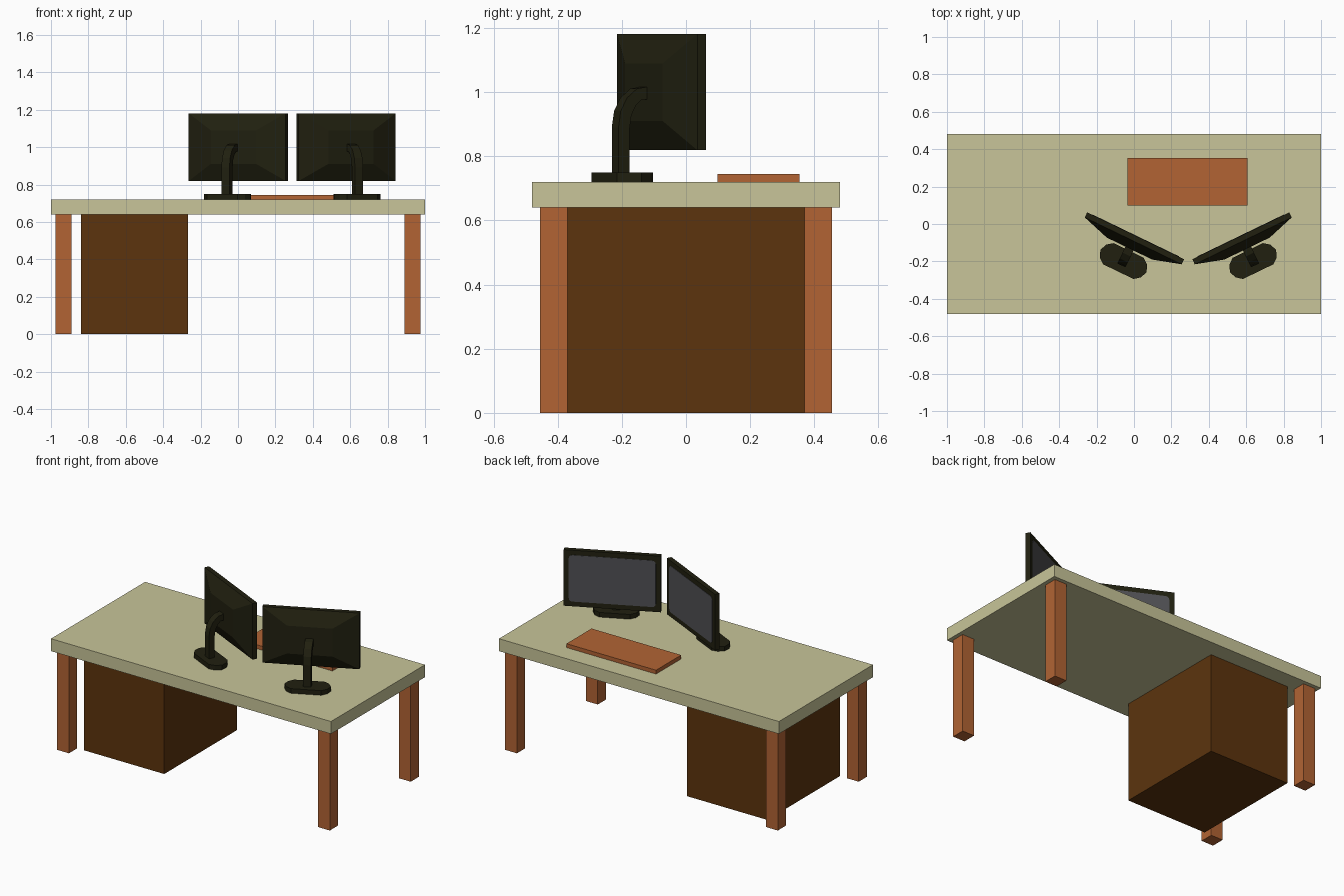
import bpy, bmesh, math
from mathutils import Vector

if "Cube" in bpy.data.objects:
    bpy.data.objects.remove(bpy.data.objects["Cube"])


def material(name, rgb):
    m = bpy.data.materials.new(name)
    m.diffuse_color = (*rgb, 1)
    m.use_nodes = True
    m.node_tree.nodes["Principled BSDF"].inputs["Base Color"].default_value = m.diffuse_color
    return m


CREAM = material("cream_top", (0.578, 0.558, 0.319))
ORANGE = material("orange_wood", (0.445, 0.127, 0.034))
BROWN = material("brown_wood", (0.107, 0.034, 0.004))
BLACK = material("black_plastic", (0.0150, 0.0145, 0.0050))
GREY = material("grey_screen", (0.080, 0.080, 0.088))


def finish(name, bm, mat):
    bmesh.ops.recalc_face_normals(bm, faces=bm.faces)
    me = bpy.data.meshes.new(name)
    bm.to_mesh(me)
    bm.free()
    me.materials.append(mat)
    ob = bpy.data.objects.new(name, me)
    bpy.context.collection.objects.link(ob)
    return ob


def box(name, lo, hi, mat):
    bm = bmesh.new()
    bmesh.ops.create_cube(bm, size=1)
    for v in bm.verts:
        v.co = Vector([a + (b - a) * (c + 0.5) for a, b, c in zip(lo, hi, v.co)])
    return finish(name, bm, mat)


def loft(name, rings, mat, place):
    """Skin a list of equal-sized rings and cap both ends."""
    bm = bmesh.new()
    rows = [[bm.verts.new(place(*p)) for p in r] for r in rings]
    n = len(rows[0])
    for a, b in zip(rows, rows[1:]):
        for i in range(n):
            j = (i + 1) % n
            bm.faces.new((a[i], a[j], b[j], b[i]))
    bm.faces.new(rows[0])
    bm.faces.new(rows[-1])
    return finish(name, bm, mat)


# Desk
box("desk_top", (-1, -0.48, 0.64), (1, 0.48, 0.72), CREAM)
for sx, xn in ((-1, "left"), (1, "right")):
    for sy, yn in ((-1, "front"), (1, "back")):
        cx, cy = sx * 0.932, sy * 0.4125
        box(f"{yn}_{xn}_leg", (cx - 0.0425, cy - 0.0425, 0),
            (cx + 0.0425, cy + 0.0425, 0.64), ORANGE)
box("cabinet", (-0.84, -0.37, 0), (-0.268, 0.37, 0.64), BROWN)
box("keyboard", (-0.034, 0.098, 0.72), (0.606, 0.354, 0.745), ORANGE)

# Monitors: local coordinates are u across, d behind the screen, z up
ANGLE = math.radians(25.8)
C, S = math.cos(ANGLE), math.sin(ANGLE)
MID = 1.0


def place_left(u, d, z):
    return Vector((0.009 + u * C - d * S, -0.063 - u * S - d * C, z))


def place_right(u, d, z):
    p = place_left(u, d, z)
    return Vector((0.58 - p.x, p.y, p.z))


def rect(w, h, d):
    return [(-w, d, MID - h), (w, d, MID - h), (w, d, MID + h), (-w, d, MID + h)]


def rounded(w, h, c, d):
    """Rectangle with small rounded corners."""
    pts = []
    for k, (sx, sy) in enumerate(((1, 1), (-1, 1), (-1, -1), (1, -1))):
        for s in range(4):
            t = math.radians(90 * k + 30 * s)
            pts.append((sx * (w - c) + c * math.cos(t), d,
                        MID + sy * (h - c) + c * math.sin(t)))
    return pts


# Casing, screen, foot and arm shapes
casing = [rect(0.288, 0.181, 0), rect(0.288, 0.181, 0.03), rect(0.135, 0.09, 0.076)]
screen = [rounded(0.258, 0.150, 0.022, 0.004), rounded(0.258, 0.150, 0.022, -0.002)]

q = [(0.09, 0.063), (0.122, 0.038), (0.137, 0)]
outline = q + [(x, -y) for x, y in q[1::-1]]
outline += [(-x, -y) for x, y in outline]
foot = [[(x, 0.15 + y, z) for x, y in outline] for z in (0.72, 0.75)]

path = [(0.156, 0.73), (0.156, 0.89), (0.149, 0.935), (0.131, 0.97),
        (0.104, 0.993), (0.055, 1.0)]
arm = []
for i, (d, z) in enumerate(path):
    a, b = Vector(path[max(i - 1, 0)]), Vector(path[min(i + 1, len(path) - 1)])
    t = (b - a).normalized()
    nd, nz = t.y * 0.0195, -t.x * 0.0195
    arm.append([(-0.024, d - nd, z - nz), (0.024, d - nd, z - nz),
                (0.024, d + nd, z + nz), (-0.024, d + nd, z + nz)])

for side, place in (("left", place_left), ("right", place_right)):
    loft(f"{side}_monitor_casing", casing, BLACK, place)
    loft(f"{side}_monitor_screen", screen, GREY, place)
    loft(f"{side}_monitor_foot", foot, BLACK, place)
    loft(f"{side}_monitor_arm", arm, BLACK, place)
